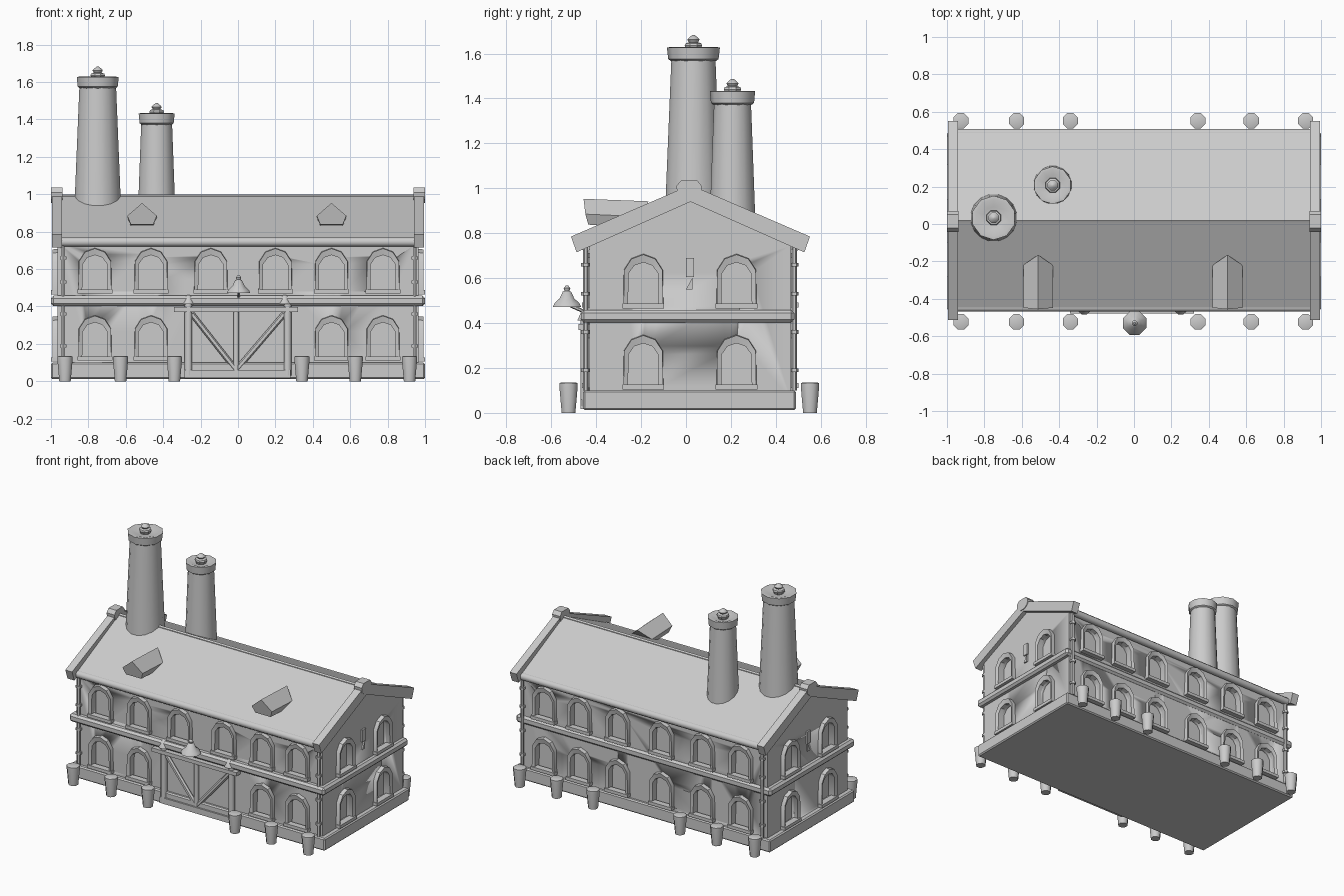
import bpy, bmesh, math
from mathutils import Matrix, Vector

if "Cube" in bpy.data.objects:
    bpy.data.objects.remove(bpy.data.objects["Cube"])

stone = bpy.data.materials.new("pale_grey")
stone.diffuse_color = (0.6, 0.6, 0.6, 1)
stone.use_nodes = True
stone.node_tree.nodes["Principled BSDF"].inputs["Base Color"].default_value = stone.diffuse_color

# Building limits: wall faces and ridge position
XW, YF, YB, YR = 0.965, -0.43, 0.467, 0.02


def make(name, bm, angle=40):
    bmesh.ops.recalc_face_normals(bm, faces=bm.faces)
    me = bpy.data.meshes.new(name)
    bm.to_mesh(me)
    bm.free()
    me.materials.append(stone)
    me.shade_smooth()
    me.set_sharp_from_angle(angle=math.radians(angle))
    ob = bpy.data.objects.new(name, me)
    bpy.context.collection.objects.link(ob)
    return ob


def loft(bm, loops, caps=True, closed=False):
    """Skin a list of equal-length point loops."""
    vs = [[bm.verts.new(p) for p in lp] for lp in loops]
    n = len(vs[0])
    pairs = list(zip(vs, vs[1:])) + ([(vs[-1], vs[0])] if closed else [])
    for a, b in pairs:
        for i in range(n):
            j = (i + 1) % n
            bm.faces.new((a[i], a[j], b[j], b[i]))
    if caps and not closed:
        bm.faces.new(vs[0])
        bm.faces.new(vs[-1])


def box(bm, lo, hi):
    (x0, y0, z0), (x1, y1, z1) = lo, hi
    loft(bm, [[(x0, y0, z), (x1, y0, z), (x1, y1, z), (x0, y1, z)] for z in (z0, z1)])


def prism_x(bm, prof, x0, x1):
    loft(bm, [[(x, y, z) for y, z in prof] for x in (x0, x1)])


def lathe(bm, x, y, prof, n):
    loft(bm, [[(x + r * math.cos(2 * math.pi * (i + .5) / n),
                y + r * math.sin(2 * math.pi * (i + .5) / n), z) for i in range(n)]
              for r, z in prof])


def rod(bm, p, q, r, n=8):
    p, q = Vector(p), Vector(q)
    rot = (q - p).to_track_quat('Z', 'Y')
    ring = [rot @ Vector((r * math.cos(2 * math.pi * (i + .5) / n),
                          r * math.sin(2 * math.pi * (i + .5) / n), 0)) for i in range(n)]
    loft(bm, [[c + v for v in ring] for c in (p, q)])


def bevelled_box(name, lo, hi, w):
    bm = bmesh.new()
    box(bm, lo, hi)
    bmesh.ops.bevel(bm, geom=bm.edges[:], offset=w, segments=1, affect='EDGES')
    return make(name, bm, 30)


# Walls with gable ends
bm = bmesh.new()
prism_x(bm, [(YF, .06), (YB, .06), (YB, .745), (YR, .965), (YF, .745)], -XW, XW)
walls = make("walls", bm)

# Plinth and belt course
bevelled_box("plinth", (-1, -.458, .012), (1, .489, .1), .008)
bevelled_box("belt_course", (-1, -.468, .402), (1, .482, .458), .014)

# Window positions: (x, y, base height, turn about z)
cols = (-.765, -.465, -.145, .2, .5, .775)
wins = []
for x in cols:
    wins += [(x, YF, .47, 0), (x, YB, .47, math.pi), (x, YB, .11, math.pi)]
    if abs(x) > .3:
        wins.append((x, YF, .11, 0))
for y in (-.19, .225):
    for z in (.465, .105):
        wins += [(XW, y, z, math.pi / 2), (-XW, y, z, -math.pi / 2)]


def arch(hw, bottom, spring, top, w):
    """Five-sided-top arch outline; w is the distance out from the wall."""
    mid = spring + (top - spring) * .72
    pts = [(-hw, bottom), (hw, bottom), (hw * .97, spring), (hw * .6, mid),
           (0, top), (-hw * .6, mid), (-hw * .97, spring)]
    return [(u, -w, v) for u, v in pts]


# Window frames with sills, and recesses cut in the walls
frames, cutbm = bmesh.new(), bmesh.new()
for x, y, z, turn in wins:
    m = Matrix.Translation((x, y, z)) @ Matrix.Rotation(turn, 4, 'Z')
    for target in (frames, cutbm):
        b = bmesh.new()
        if target is frames:
            loft(b, [arch(.068, .012, .155, .205, -.01), arch(.068, .012, .155, .205, .02),
                     arch(.088, .0, .17, .24, .028), arch(.09, .0, .172, .244, -.01)], closed=True)
            box(b, (-.093, -.034, 0), (.093, .01, .022))
        else:
            loft(b, [arch(.07, .01, .157, .207, -.03), arch(.07, .01, .157, .207, .02)])
        b.transform(m)
        tmp = bpy.data.meshes.new("tmp")
        b.to_mesh(tmp)
        b.free()
        target.from_mesh(tmp)
        bpy.data.meshes.remove(tmp)
make("window_frames", frames, 35)
cutter = make("window_cutter", cutbm)
cutter.hide_render = True
cutter.hide_set(True)
cut = walls.modifiers.new("window_recesses", 'BOOLEAN')
cut.operation, cut.solver, cut.object = 'DIFFERENCE', 'EXACT', cutter

# Roof slab, ridge strip and gutters
bm = bmesh.new()
prism_x(bm, [(-.46, .762), (YR, .993), (.5, .762), (.49, .735), (YR, .955), (-.45, .735)], -.95, .95)
make("roof", bm, 20)
bm = bmesh.new()
rod(bm, (-.95, YR, .985), (.95, YR, .985), .014, 6)
make("ridge_strip", bm)
bm = bmesh.new()
for y in (-.445, .485):
    rod(bm, (-.95, y, .745), (.95, y, .745), .026, 8)
make("gutters", bm, 50)

# Gable boards and ridge blocks at each end
boards, blocks = bmesh.new(), bmesh.new()
for s in (-1, 1):
    prism_x(boards, [(-.512, .785), (YR, 1.015), (.552, .785), (.527, .715), (YR, .94), (-.487, .715)],
            s * .942, s * .995)
    prism_x(blocks, [(-.043, 1.01), (-.022, 1.035), (.05, 1.035), (.07, 1.01),
                     (.065, .975), (.035, .952), (-.01, .952), (-.038, .975)], s * .938, s)
make("gable_boards", boards, 20)
make("ridge_blocks", blocks, 30)


# Tapered chimneys with flared caps and stepped finials
def chimney(name, x, y, z0, z1, r0, r1, rc):
    bm = bmesh.new()
    lathe(bm, x, y, [(r0, z0), (r1, z1)], 16)
    lathe(bm, x, y, [(r1 * .95, z1 - .012), (rc * .95, z1), (rc, z1 + .052),
                     (rc * .85, z1 + .054), (rc * .5, z1 + .04)], 10)
    z = z1 + .035
    lathe(bm, x, y, [(.03, z), (.042, z + .025), (.038, z + .035), (.022, z + .04),
                     (.03, z + .052), (.02, z + .062), (.006, z + .072)], 8)
    make(name, bm, 40)


chimney("tall_chimney", -.75, .033, .86, 1.575, .13, .1, .118)
chimney("short_chimney", -.435, .207, .8, 1.38, .106, .084, .101)

# Small pentagonal roof dormers
bm = bmesh.new()
for x in (-.513, .5):
    front = [(-.06, -.435, .838), (.06, -.435, .838), (.079, -.448, .885), (0, -.456, .953), (-.079, -.448, .885)]
    back = [(-.06, -.25, .83), (.06, -.25, .83), (.079, -.22, .875), (0, -.165, .942), (-.079, -.22, .875)]
    loft(bm, [[(x + a, y, z) for a, y, z in lp] for lp in (front, back)])
make("dormers", bm, 25)

# Plant pots along the front and back
bm = bmesh.new()
for x in (-.925, -.628, -.34, .342, .627, .917):
    for y in (-.523, .552):
        lathe(bm, x, y, [(.033, 0), (.044, .115), (.044, .132), (.036, .135)], 8)
make("plant_pots", bm, 50)

# Corner drainpipes with collars
bm = bmesh.new()
for x in (-.935, .945):
    for y in (-.447, .482):
        rod(bm, (x, y, .1), (x, y, .74), .012, 6)
        for z in (.19, .36, .53, .66):
            rod(bm, (x, y, z - .008), (x, y, z + .008), .02, 6)
make("drainpipes", bm, 50)

# Braced double door
bm = bmesh.new()
box(bm, (-.25, -.437, .04), (.25, YF + .01, .375))
make("door_panel", bm)
bm = bmesh.new()
box(bm, (-.342, -.478, .37), (.322, YF, .396))
box(bm, (-.285, -.47, .018), (.28, YF, .06))
for x in (-.265, .265):
    rod(bm, (x, -.45, .03), (x, -.45, .42), .022, 8)
    rod(bm, (x * .93, -.448, .36), (-.01, -.448, .06), .015, 6)
rod(bm, (-.01, -.45, .05), (-.01, -.45, .375), .016, 8)
make("door_timbers", bm, 50)
bm = bmesh.new()
for x in (-.265, .25):
    lathe(bm, x, -.45, [(.036, .412), (.03, .425), (.016, .455), (.006, .462)], 8)
make("door_post_caps", bm, 50)

# Bell-shaped lamp above the door, on an arm
bm = bmesh.new()
lathe(bm, .003, -.53, [(.05, .475), (.068, .472), (.06, .488), (.035, .51), (.02, .54),
                       (.012, .543), (.016, .555), (.005, .568)], 8)
rod(bm, (.003, -.53, .485), (.003, YF, .44), .008, 6)
make("door_lamp", bm, 50)

# Small sign plate with pointer on each gable
bm = bmesh.new()
for s in (-1, 1):
    box(bm, (s * XW, .0, .605), (s * (XW + .012), .036, .69))
    prism_x(bm, [(0, .55), (.03, .55), (.03, .605)], s * XW, s * (XW + .01))
make("gable_signs", bm)
